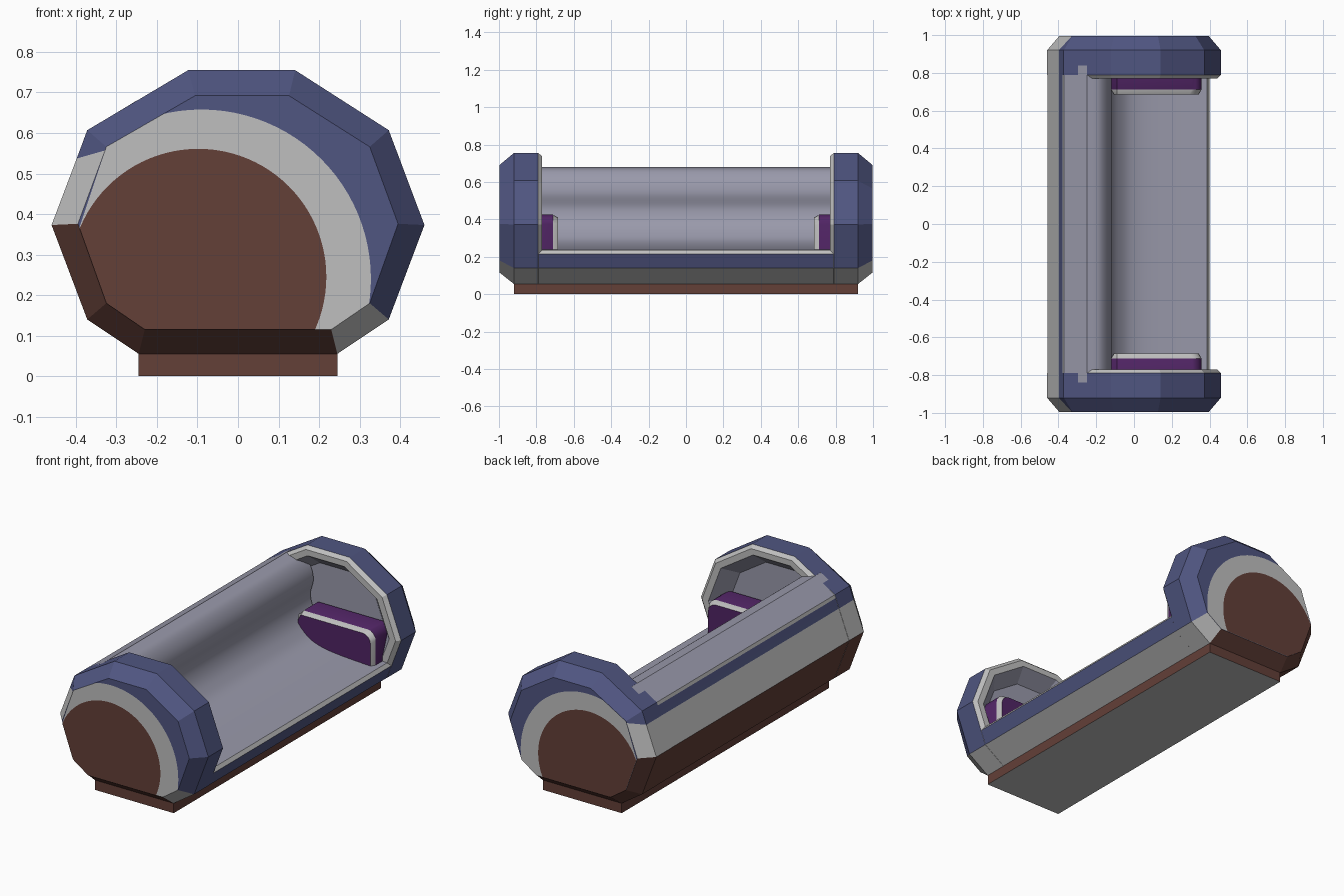
import bpy, bmesh, math
from mathutils import Vector

if "Cube" in bpy.data.objects:
    bpy.data.objects.remove(bpy.data.objects["Cube"])

# Colours
COL = {"navy": (.08, .092, .22), "light_grey": (.52, .52, .52), "brown": (.125, .05, .039),
       "lavender": (.32, .32, .405), "purple": (.082, .018, .13)}
MATS = []
for n, c in COL.items():
    m = bpy.data.materials.new(n)
    m.diffuse_color = (*c, 1)
    m.use_nodes = True
    m.node_tree.nodes["Principled BSDF"].inputs["Base Color"].default_value = m.diffuse_color
    MATS.append(m)
N, G, B, L, P = range(5)


def finish(name, bm, smooth=None):
    me = bpy.data.meshes.new(name)
    bm.to_mesh(me)
    bm.free()
    for m in MATS:
        me.materials.append(m)
    ob = bpy.data.objects.new(name, me)
    bpy.context.collection.objects.link(ob)
    if smooth:
        bpy.ops.object.select_all(action='DESELECT')
        ob.select_set(True)
        bpy.context.view_layer.objects.active = ob
        bpy.ops.object.shade_smooth_by_angle(angle=math.radians(smooth))
    return ob


def loft(name, rings, mats, caps, smooth=None):
    """rings: (y, xz points); mats: one colour or a list of edge colours per band."""
    bm = bmesh.new()
    vs = [[bm.verts.new((x, y, z)) for x, z in pts] for y, pts in rings]
    for i, (a, b) in enumerate(zip(vs, vs[1:])):
        for j in range(len(a)):
            k = (j + 1) % len(a)
            f = bm.faces.new((a[j], a[k], b[k], b[j]))
            f.material_index = mats[i] if isinstance(mats[i], int) else mats[i][j]
    for ring, c in zip((vs[0], vs[-1]), caps):
        bm.faces.new(ring).material_index = c
    bmesh.ops.recalc_face_normals(bm, faces=bm.faces)
    return finish(name, bm, smooth)


def scaled(pts, k):
    return [(x * k, .375 + (z - .375) * k) for x, z in pts]


def spline(p, n=6):
    out = []
    q = [Vector(a) for a in [p[0]] + p + [p[-1]]]
    for a, b, c, d in zip(q, q[1:], q[2:], q[3:]):
        for i in range(n):
            t = i / n
            out.append(tuple(.5 * (2 * b + (c - a) * t + (2 * a - 5 * b + 4 * c - d) * t * t
                                   + (3 * b - a - 3 * c + d) * t ** 3)))
    return out + [p[-1]]


# Ten-sided hull section, and its smaller copy on the end face
OUT = [(.46, .373), (.372, .607), (.141, .755), (-.123, .755), (-.372, .607), (-.398, .537),
       (-.46, .373), (-.372, .14), (-.245, .055), (.245, .055), (.372, .14)]
END = [(.395, .376), (.325, .566), (.126, .692), (-.106, .692), (-.325, .566), (-.328, .557),
       (-.395, .376), (-.325, .18), (-.23, .115), (.23, .115), (.325, .18)]
OUT_COL = [N, N, N, N, N, G, B, B, B, G, N]

# Middle body with backrest and seat
inner = spline([(-.25, .681), (-.18, .665), (-.135, .61), (-.12, .54), (-.138, .46),
                (-.122, .39), (-.08, .33), (-.01, .28), (.12, .252), (.388, .236)])
body = [(.401, .216)] + inner[::-1] + [(-.372, .607), (-.378, .59)] + OUT[5:]
body_col = [G] + [L] * len(inner) + [G, N] + OUT_COL[5:]
body = scaled(body, .998)
loft("body_with_seat", [(-.84, body), (.84, body)], [body_col], (L, L), 30)

# Base plinth, grey underneath
foot = [(-.245, 0), (.245, 0), (.245, .06), (-.245, .06)]
loft("base", [(-.92, foot), (.92, foot)], [[G, B, B, B]], (B, B))


def disc(name, y, r, cx, cz, col):
    """Thin painted disc clipped to the end face outline."""
    bm = bmesh.new()
    bm.faces.new([bm.verts.new((cx + r * math.cos(i * math.tau / 96), y,
                                cz + r * math.sin(i * math.tau / 96))) for i in range(96)])
    for (x0, z0), (x1, z1) in zip(END, END[1:] + END[:1]):
        bmesh.ops.bisect_plane(bm, geom=bm.verts[:] + bm.edges[:] + bm.faces[:], dist=1e-5,
                               plane_co=(x0, y, z0), plane_no=(z1 - z0, 0, x0 - x1),
                               clear_outer=True)
    bm.normal_update()
    for f in bm.faces:
        f.material_index = col
        if f.normal.y * y < 0:
            f.normal_flip()
    finish(name, bm)


# Armrest outline with rounded front top corner
def arm_outline(d):
    x1, z1, r = .357 - d, .425 - d, .05
    arc = [(x1 - r + r * math.cos(a * math.pi / 8), z1 - r + r * math.sin(a * math.pi / 8))
           for a in range(5)]
    return [(x1, .2)] + arc + [(-.09, z1), (-.12 + d, z1 - .03), (-.12 + d, .2)]


for s, tag in ((-1, "front"), (1, "back")):
    # End pod: bevelled hull, pale rim, recessed lining
    loft(tag + "_end_pod",
         [(s * .996, END), (s * .92, OUT), (s * .79, OUT), (s * .77, scaled(OUT, .955)),
          (s * .77, scaled(OUT, .87)), (s * .85, scaled(OUT, .7))],
         [OUT_COL, OUT_COL, G, G, L], (N, L))
    # Painted rings on the end face
    disc(tag + "_grey_disc", s * .998, .418, -.09, .24, G)
    disc(tag + "_brown_disc", s * 1.0, .316, -.098, .245, B)
    # Armrest pad with pale edge
    loft(tag + "_armrest",
         [(s * .84, arm_outline(0)), (s * .712, arm_outline(0)), (s * .685, arm_outline(.014))],
         [P, G], (P, P), 30)
